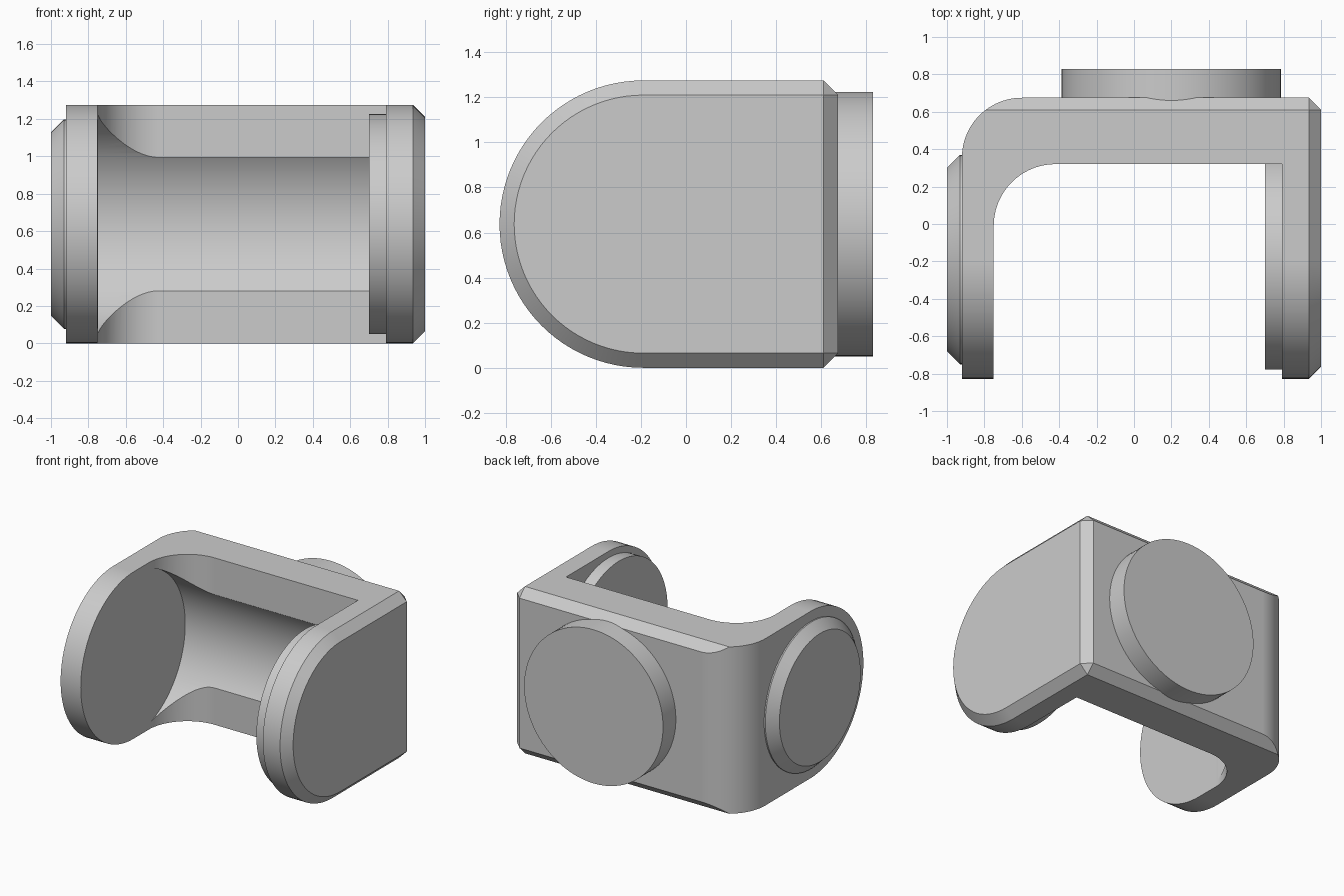
import bpy, bmesh, math
from mathutils import Vector

default = bpy.data.objects.get("Cube")
if default:
    bpy.data.objects.remove(default, do_unlink=True)

# Single plain grey
grey = bpy.data.materials.new("plain_grey")
grey.use_nodes = True
colour = (0.6, 0.6, 0.6, 1)
grey.diffuse_color = colour
grey.node_tree.nodes["Principled BSDF"].inputs["Base Color"].default_value = colour

MID = 0.6375        # half height, also the radius of the arm tips
PIVOT = -0.19       # y of the arm pivot axis
BACK = 0.675        # rear face of the bridge
CH = 0.065          # chamfer size
SEG = 96


def loft(name, rings):
    """Skin matching rings of points and cap both ends."""
    bm = bmesh.new()
    loops = [[bm.verts.new(p) for p in ring] for ring in rings]
    n = len(loops[0])
    for a, b in zip(loops, loops[1:]):
        for i in range(n):
            j = (i + 1) % n
            bm.faces.new((a[i], a[j], b[j], b[i]))
    bm.faces.new(loops[0][::-1])
    bm.faces.new(loops[-1])
    bmesh.ops.remove_doubles(bm, verts=bm.verts, dist=1e-5)
    bmesh.ops.recalc_face_normals(bm, faces=bm.faces)
    mesh = bpy.data.meshes.new(name)
    bm.to_mesh(mesh)
    bm.free()
    mesh.materials.append(grey)
    obj = bpy.data.objects.new(name, mesh)
    bpy.context.collection.objects.link(obj)
    return obj


def arc(cx, cy, r, start, end, steps):
    angles = [math.radians(start + (end - start) * i / steps) for i in range(steps + 1)]
    return [(cx + r * math.cos(a), cy + r * math.sin(a)) for a in angles]


def disc(name, axis, centre, profile):
    """Turn (radius, position) pairs about the x or y axis."""
    rings = []
    for r, t in profile:
        circle = arc(centre, MID, r, 0, 360, SEG)[:-1]
        rings.append([(t, u, z) if axis == "x" else (u, t, z) for u, z in circle])
    return loft(name, rings)


def prism(name, outline):
    return loft(name, [[(x, y, z) for x, y in outline] for z in (-0.2, 1.5)])


def activate(obj):
    bpy.ops.object.select_all(action="DESELECT")
    obj.select_set(True)
    bpy.context.view_layer.objects.active = obj


def cut(obj, cutter):
    cutter.hide_render = True
    mod = obj.modifiers.new("cut", "BOOLEAN")
    mod.operation, mod.solver, mod.object = "DIFFERENCE", "EXACT", cutter
    activate(obj)
    bpy.ops.object.modifier_apply(modifier=mod.name)
    bpy.data.objects.remove(cutter, do_unlink=True)


def side_ring(x, inset):
    """Round-nosed side outline; the rear corners become square when inset."""
    r, c = MID - inset, BACK - CH
    ring = arc(PIVOT, MID, r, 90, 270, SEG // 2)
    rear = BACK - inset
    ring += [(c, MID - r), (rear, CH), (rear, 2 * MID - CH), (c, MID + r)]
    return [(x, y, z) for y, z in ring]


# U-shaped bracket body with a chamfered outer left side and rear edges
bracket = loft("bracket", [side_ring(-0.92, 0), side_ring(1 - CH, 0), side_ring(1, CH)])

# Rounded outer corner at the rear right
cut(bracket, prism("corner_cutter",
    arc(-0.6, BACK - 0.32, 0.32, 180, 90, 24) + [(-0.6, 0.9), (-1.2, 0.9), (-1.2, BACK - 0.32)]))

# Opening between the arms
cut(bracket, prism("opening_cutter",
    [(-0.75, -1.2)] + arc(-0.42, -0.01, 0.33, 180, 90, 24) + [(0.79, 0.32), (0.79, -1.2)]))

# Round hollow in the inner face of the bridge
cut(bracket, disc("hollow_cutter", "x", PIVOT, [(0.6225, -0.749), (0.6225, 0.789)]))

# Pads and caps
right_cap = disc("right_cap", "x", PIVOT, [(0.56, -0.85), (0.56, -0.93), (0.49, -1)])
inner_boss = disc("inner_boss", "x", PIVOT, [(0.588, 0.85), (0.588, 0.7)])
back_pad = disc("back_pad", "y", 0.2, [(0.587, 0.6), (0.587, 0.83)])

# Smooth curved walls, crisp edges
for obj in (bracket, right_cap, inner_boss, back_pad):
    activate(obj)
    bpy.ops.object.shade_smooth_by_angle(angle=math.radians(25))
    weighted = obj.modifiers.new("weighted_normals", "WEIGHTED_NORMAL")
    weighted.keep_sharp = True
